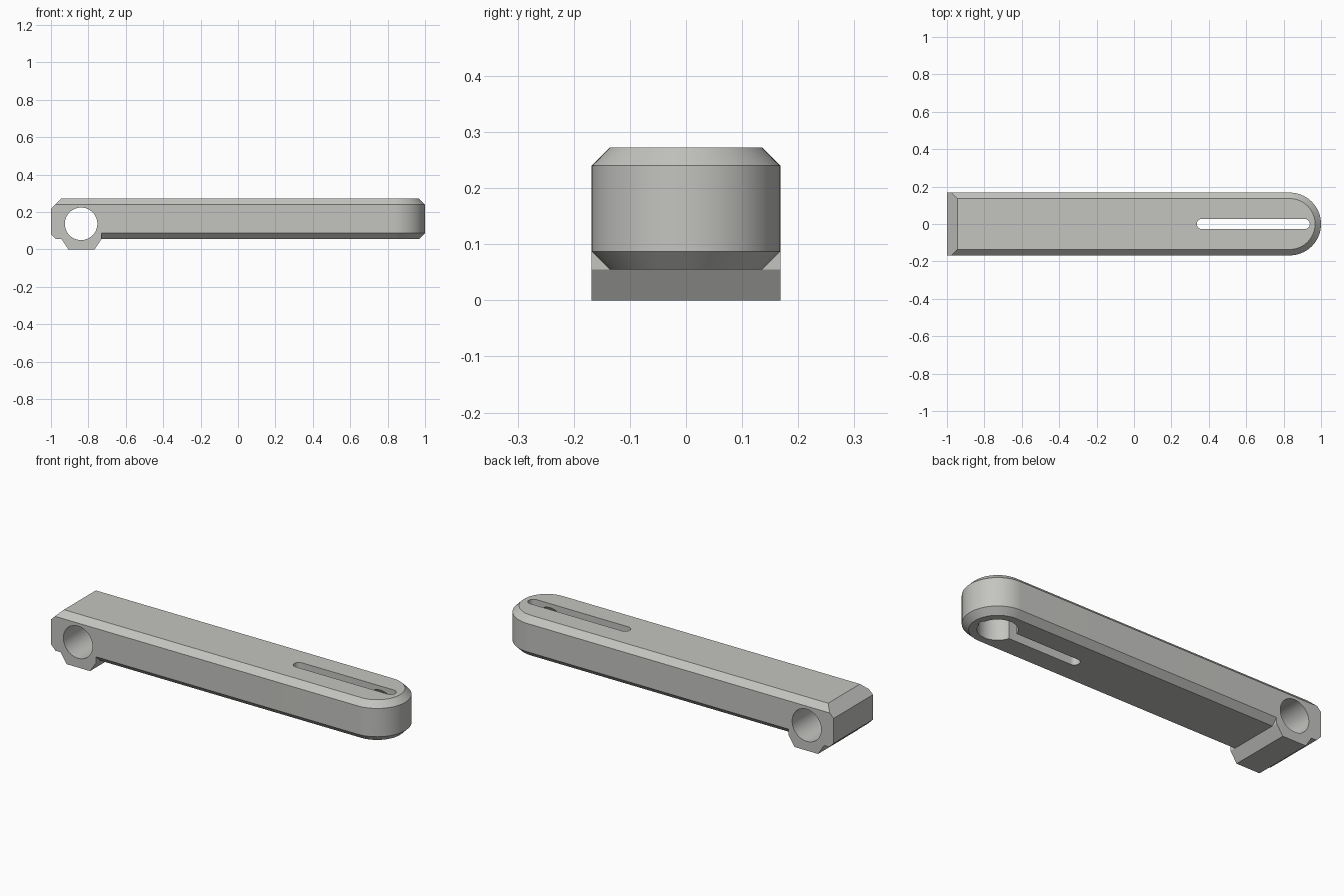
import bpy, bmesh, math

if "Cube" in bpy.data.objects:
    bpy.data.objects.remove(bpy.data.objects["Cube"])

W, CH = 0.168, 0.032          # half width, edge chamfer
Z0, Z1 = 0.055, 0.272         # underside and top of the arm
END_X = 0.832                 # centre of the rounded end

grey = bpy.data.materials.new("warm_grey")
grey.diffuse_color = (0.55, 0.55, 0.53, 1)
grey.use_nodes = True
grey.node_tree.nodes["Principled BSDF"].inputs["Base Color"].default_value = grey.diffuse_color


def loft(name, rings):
    """Closed solid through a list of equal-length point rings."""
    bm = bmesh.new()
    vs = [[bm.verts.new(p) for p in ring] for ring in rings]
    n = len(vs[0])
    for a, b in zip(vs, vs[1:]):
        for i in range(n):
            j = (i + 1) % n
            bm.faces.new((a[i], a[j], b[j], b[i]))
    bm.faces.new(vs[0][::-1])
    bm.faces.new(vs[-1])
    bmesh.ops.recalc_face_normals(bm, faces=bm.faces)
    me = bpy.data.meshes.new(name)
    bm.to_mesh(me)
    bm.free()
    ob = bpy.data.objects.new(name, me)
    bpy.context.collection.objects.link(ob)
    me.materials.append(grey)
    return ob


def arc(cx, cy, r, a0, a1, n):
    return [(cx + r * math.cos(math.radians(a0 + (a1 - a0) * i / n)),
             cy + r * math.sin(math.radians(a0 + (a1 - a0) * i / n)))
            for i in range(n + 1)]


def at_z(pts, z):
    return [(x, y, z) for x, y in pts]


def combine(ob, tool, op):
    mod = ob.modifiers.new(op, 'BOOLEAN')
    mod.operation, mod.object, mod.solver = op, tool, 'EXACT'
    bpy.context.view_layer.objects.active = ob
    bpy.ops.object.modifier_apply(modifier=mod.name)
    bpy.data.objects.remove(tool)


# Long arm with a round end and chamfered rims
def arm_ring(z, inset):
    r = W - inset
    return at_z([(-0.74, -r)] + arc(END_X, 0, r, -90, 90, 40) + [(-0.74, r)], z)


arm = loft("arm", [arm_ring(Z0, CH), arm_ring(Z0 + CH, 0),
                   arm_ring(Z1 - CH, 0), arm_ring(Z1, CH)])


# Pivot block: side profile carried across the width, narrower at the top
def block_ring(y, drop):
    pts = [(-1, 0.217), (-1, 0.082), (-0.973, Z0), (-0.943, Z0), (-0.907, 0),
           (-0.767, 0), (-0.73, Z0), (-0.73, Z1 - drop), (-0.945 - drop, Z1 - drop)]
    return [(x, y, z) for x, z in pts]


block = loft("pivot_block", [block_ring(-W, CH), block_ring(CH - W, 0),
                             block_ring(W - CH, 0), block_ring(W, CH)])
combine(arm, block, 'UNION')

# Pivot bore across the block
bore = arc(-0.839, 0.137, 0.087, 0, 360, 64)[:-1]
combine(arm, loft("bore_cutter", [[(x, y, z) for x, z in bore] for y in (-0.3, 0.3)]),
        'DIFFERENCE')

# Domed socket opening underneath the round end
R, DOME_Z = 0.097, 0.157
rings = [at_z(arc(END_X, 0, R, 0, 360, 48)[:-1], -0.1)]
for k in range(12):
    t = math.radians(90 * k / 12)
    rings.append(at_z(arc(END_X, 0, R * math.cos(t), 0, 360, 48)[:-1],
                      DOME_Z + R * math.sin(t)))
combine(arm, loft("socket_cutter", rings), 'DIFFERENCE')

# Narrow slot right through the arm
slot = arc(0.912, 0, 0.028, -90, 90, 16) + arc(0.364, 0, 0.028, 90, 270, 16)
combine(arm, loft("slot_cutter", [at_z(slot, -0.2), at_z(slot, 0.5)]), 'DIFFERENCE')

bpy.ops.object.select_all(action='DESELECT')
arm.select_set(True)
bpy.context.view_layer.objects.active = arm
bpy.ops.object.shade_smooth_by_angle(angle=math.radians(25))
